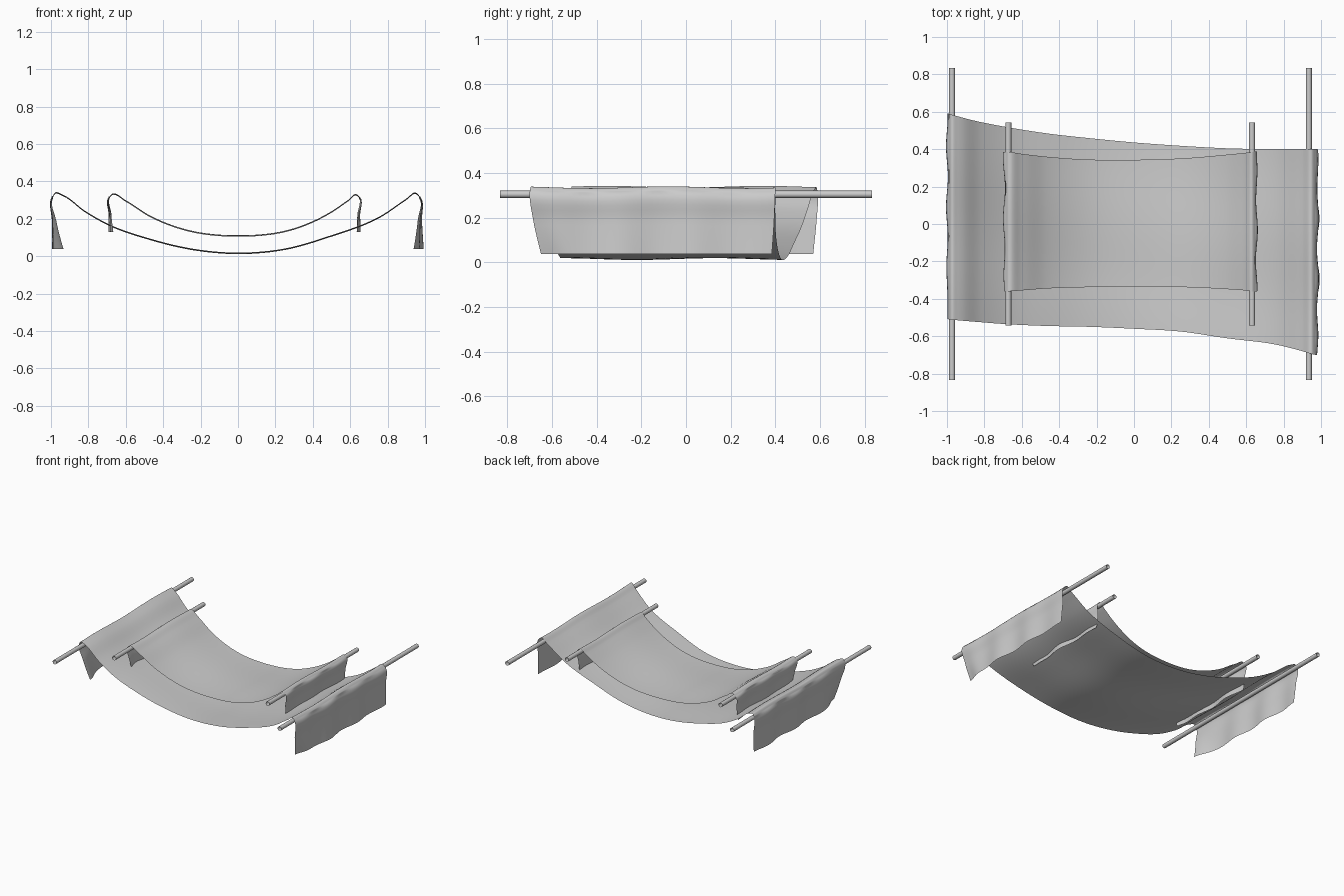
import bpy, bmesh
from math import sin, pi, hypot, exp
from mathutils import Vector

if "Cube" in bpy.data.objects:
    bpy.data.objects.remove(bpy.data.objects["Cube"])


def spline(points, steps):
    """Smooth curve through stations (x, z, front_y, back_y)."""
    p = [Vector(q) for q in points]
    n = len(p)
    d = [max(hypot(p[i + 1][0] - p[i][0], p[i + 1][1] - p[i][1]), 1e-4) for i in range(n - 1)]
    slope = [(p[i + 1] - p[i]) / d[i] for i in range(n - 1)]
    tan = [slope[0]]
    for i in range(1, n - 1):
        tan.append((slope[i - 1] * d[i] + slope[i] * d[i - 1]) / (d[i] + d[i - 1]))
    tan.append(slope[-1])
    out = []
    for i in range(n - 1):
        for s in range(steps):
            t = s / steps
            out.append(p[i] * (2*t**3 - 3*t*t + 1) + tan[i] * d[i] * (t**3 - 2*t*t + t)
                       + p[i + 1] * (3*t*t - 2*t**3) + tan[i + 1] * d[i] * (t**3 - t*t))
    return out + [p[-1]]


def cloth(name, points, flap, curl, phase, across=44, steps=6):
    """Hanging sheet; first and last two spans are the rippling flaps."""
    rows = spline(points, steps)
    bm = bmesh.new()
    grid = []
    top = max(r[1] for r in rows)
    for i, (x, z, y0, y1) in enumerate(rows):
        side = -1 if i <= 2 * steps else 1 if i >= len(rows) - 1 - 2 * steps else 0
        drop = min(1, max(0, (top - z) / flap)) if side else 0
        line = []
        for j in range(across + 1):
            v = j / across
            y = y0 + (y1 - y0) * v
            # soft folds, with the front corner tucked inwards
            out = 0.006 * sin(3 * pi * y / 0.45 + phase + side) + 0.005 * sin(17 * y + phase)
            out -= curl * exp(-(v / 0.09) ** 2) * drop
            px = x + side * out * (0.35 + 0.65 * drop) if side else x
            pz = z + 0.004 * sin(9 * y + 2 * x + phase) * (1 - drop)
            line.append(bm.verts.new((px, y, pz)))
        grid.append(line)
    for a, b in zip(grid, grid[1:]):
        for j in range(across):
            bm.faces.new((a[j], b[j], b[j + 1], a[j + 1]))
    bmesh.ops.reverse_faces(bm, faces=bm.faces[:])
    bm.normal_update()
    if sum(f.normal.z * f.calc_area() for f in bm.faces) < 0:
        bmesh.ops.reverse_faces(bm, faces=bm.faces[:])
    finish(name, bm)


def rod(name, x, y0, y1, z=0.305, r=0.016, sides=16):
    """Open ended tube along y."""
    bm = bmesh.new()
    bmesh.ops.create_cone(bm, cap_ends=False, segments=sides, radius1=r, radius2=r, depth=y1 - y0)
    for v in bm.verts:
        v.co = Vector((x + v.co.x, (y0 + y1) / 2 - v.co.z, z + v.co.y))
    finish(name, bm)


def finish(name, bm):
    me = bpy.data.meshes.new(name)
    bm.to_mesh(me)
    bm.free()
    ob = bpy.data.objects.new(name, me)
    bpy.context.collection.objects.link(ob)
    for f in me.polygons:
        f.use_smooth = True


# Large outer sheet, skewed in plan
cloth("large_cloth", [
    (-0.983, 0.038, -0.46, 0.57), (-0.988, 0.19, -0.49, 0.585), (-0.992, 0.315, -0.51, 0.59),
    (-0.975, 0.338, -0.512, 0.585), (-0.94, 0.327, -0.515, 0.575), (-0.82, 0.24, -0.525, 0.545),
    (-0.69, 0.167, -0.535, 0.52), (-0.47, 0.09, -0.545, 0.485), (-0.23, 0.034, -0.55, 0.458),
    (0, 0.015, -0.56, 0.436), (0.25, 0.037, -0.575, 0.418), (0.49, 0.105, -0.61, 0.405),
    (0.76, 0.21, -0.645, 0.40), (0.90, 0.304, -0.68, 0.40), (0.95, 0.336, -0.695, 0.40),
    (0.972, 0.315, -0.70, 0.40), (0.976, 0.19, -0.685, 0.395), (0.982, 0.038, -0.65, 0.385),
], 0.3, 0.05, 0.4)

# Small inner sheet
cloth("small_cloth", [
    (-0.683, 0.128, -0.33, 0.36), (-0.684, 0.22, -0.35, 0.375), (-0.688, 0.315, -0.36, 0.385),
    (-0.672, 0.33, -0.36, 0.385), (-0.60, 0.295, -0.355, 0.375), (-0.47, 0.213, -0.345, 0.36),
    (-0.257, 0.134, -0.338, 0.345), (0, 0.108, -0.335, 0.343), (0.278, 0.139, -0.338, 0.352),
    (0.49, 0.23, -0.348, 0.37), (0.59, 0.298, -0.355, 0.38), (0.632, 0.328, -0.36, 0.385),
    (0.65, 0.312, -0.36, 0.388), (0.646, 0.22, -0.35, 0.38), (0.646, 0.128, -0.33, 0.365),
], 0.2, 0.02, 1.6)

# Support rods
for label, x, half in (("left_outer_rod", -0.973, 0.833), ("right_outer_rod", 0.935, 0.833),
                       ("left_inner_rod", -0.672, 0.543), ("right_inner_rod", 0.631, 0.543)):
    rod(label, x, -half, half)
